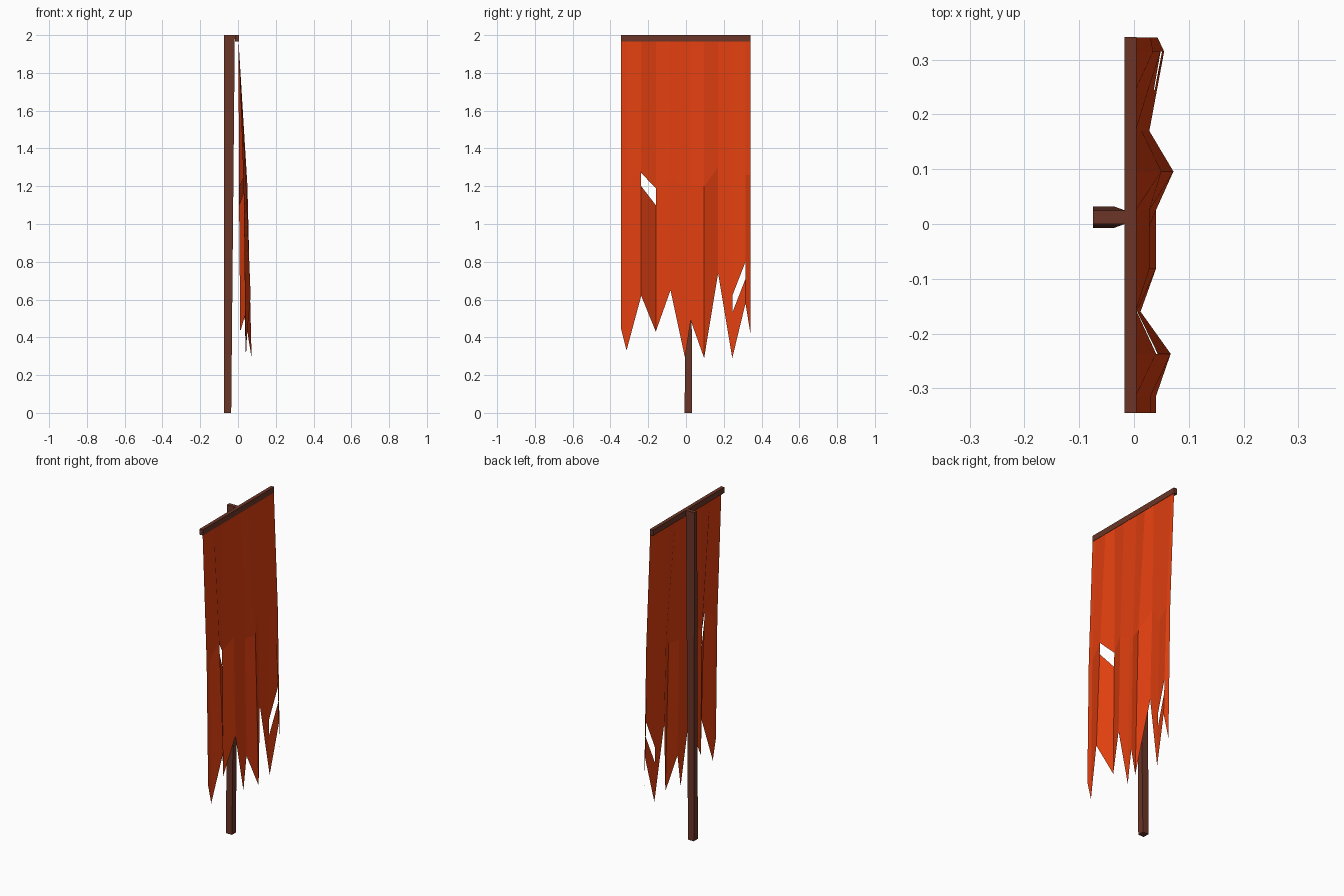
import bpy

if "Cube" in bpy.data.objects:
    bpy.data.objects.remove(bpy.data.objects["Cube"])


def material(name, color):
    m = bpy.data.materials.new(name)
    m.diffuse_color = (*color, 1)
    m.use_nodes = True
    m.node_tree.nodes["Principled BSDF"].inputs["Base Color"].default_value = m.diffuse_color
    return m


def make(name, verts, faces, mat):
    me = bpy.data.meshes.new(name)
    me.from_pydata(verts, [], faces)
    me.materials.append(mat)
    ob = bpy.data.objects.new(name, me)
    bpy.context.collection.objects.link(ob)
    return ob


def prism(name, bottom, top, mat):
    """Box between two (x0, x1, y0, y1, z) rectangles."""
    verts = []
    for x0, x1, y0, y1, z in (bottom, top):
        verts += [(x0, y0, z), (x1, y0, z), (x1, y1, z), (x0, y1, z)]
    sides = [(i, (i + 1) % 4, (i + 1) % 4 + 4, i + 4) for i in range(4)]
    return make(name, verts, [(3, 2, 1, 0), (4, 5, 6, 7)] + sides, mat)


wood = material("dark_wood", (0.147, 0.036, 0.02))
cloth = material("orange_cloth", (0.75, 0.05, 0.005))

# tapered pole behind the banner, and the crossbar it carries
prism("pole", (-0.075, -0.036, -0.007, 0.032, 0),
      (-0.075, -0.017, 0.0, 0.025, 2.0), wood)
prism("crossbar", (-0.017, 0.005, -0.345, 0.342, 1.965),
      (-0.017, 0.005, -0.345, 0.342, 2.0), wood)

# banner columns: y, fold start (x, z), ragged lower tip (x, z)
TOP = (0.003, 1.967)
COLS = [
    (-0.345, (0.030, 1.20), (0.040, 0.45)),
    (-0.315, (0.030, 1.20), (0.040, 0.33)),
    (-0.237, (0.040, 1.28), (0.067, 0.62)),
    (-0.160, (0.005, 1.19), (0.012, 0.43)),
    (-0.082, (0.028, 1.25), (0.040, 0.65)),
    (-0.005, (0.028, 1.20), (0.040, 0.29)),
    (0.025, (0.028, 1.20), (0.040, 0.49)),
    (0.096, (0.050, 1.20), (0.072, 0.29)),
    (0.170, (0.014, 1.30), (0.028, 0.74)),
    (0.245, (0.026, 1.20), (0.042, 0.29)),
    (0.315, (0.035, 1.26), (0.055, 0.58)),
    (0.341, (0.030, 1.26), (0.043, 0.42)),
]
# torn holes: strip index -> (upper z left, right), (lower z left, right)
HOLES = {2: ((1.27, 1.19), (1.20, 1.10)), 9: ((0.62, 0.80), (0.53, 0.71))}


def point(col, z):
    """Point at height z on a column's bent line."""
    y, mid, tip = col
    (xa, za), (xb, zb) = (TOP, mid) if z >= mid[1] else (mid, tip)
    return (xa + (xb - xa) * (z - za) / (zb - za), y, z)


verts, faces, index = [], [], {}


def vid(c, z):
    if (c, z) not in index:
        index[c, z] = len(verts)
        verts.append(point(COLS[c], z))
    return index[c, z]


for c in range(len(COLS) - 1):
    za, zb = COLS[c][1][1], COLS[c + 1][1][1]
    spans = [((TOP[1], TOP[1]), (za, zb))]
    end = (COLS[c][2][1], COLS[c + 1][2][1])
    if c in HOLES:
        upper, lower = HOLES[c]
        spans += [((za, zb), upper), (lower, end)]
    else:
        spans.append(((za, zb), end))
    for (tl, tr), (bl, br) in spans:
        ring = [vid(c, tl), vid(c, bl), vid(c + 1, br), vid(c + 1, tr)]
        ring = list(dict.fromkeys(ring))
        if len(ring) > 2:
            faces.append(ring)

make("banner_cloth", verts, faces, cloth)
